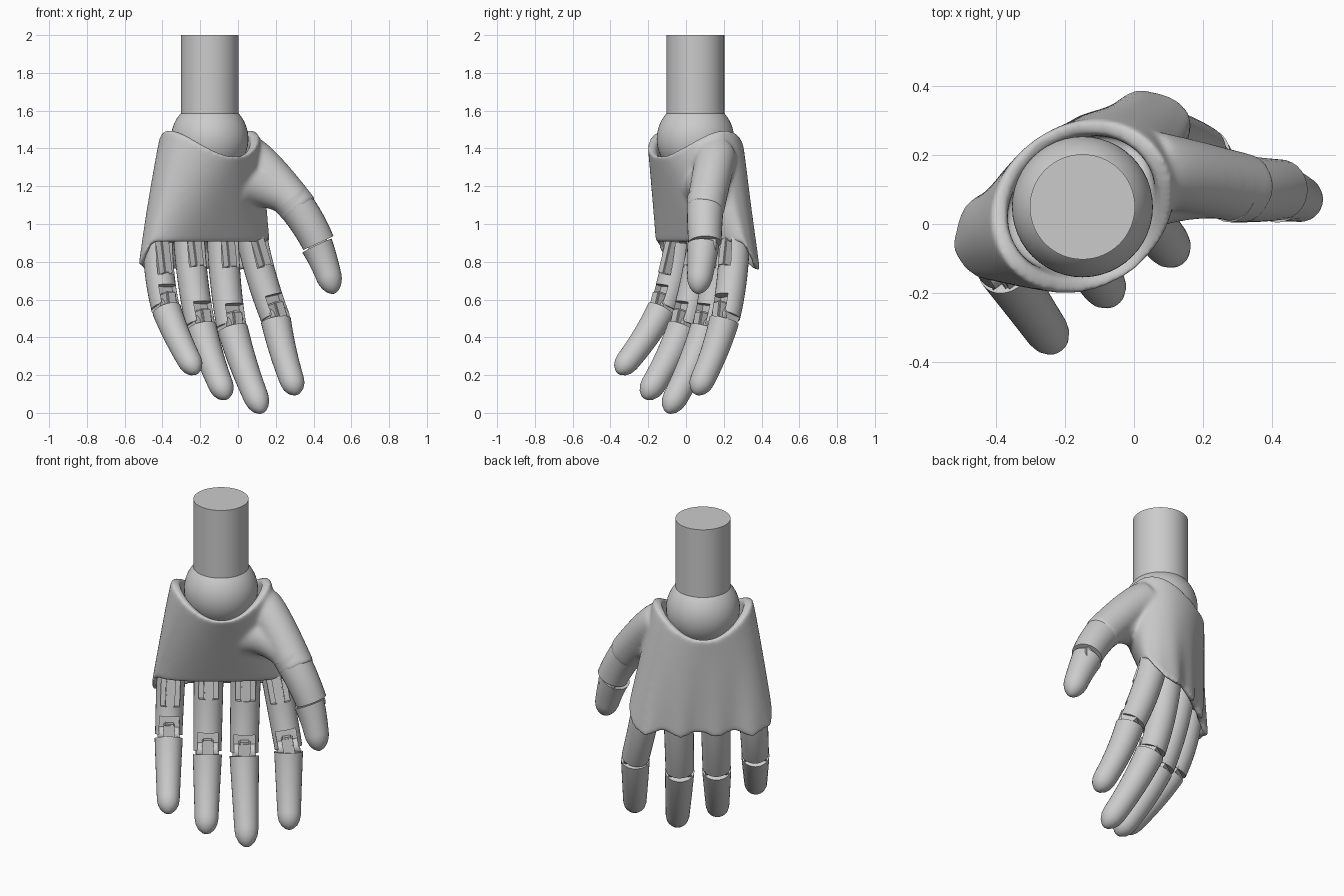
import bpy, bmesh, math
from mathutils import Vector, Matrix

if "Cube" in bpy.data.objects:
    bpy.data.objects.remove(bpy.data.objects["Cube"])

GREY = bpy.data.materials.new("light_grey")
GREY.use_nodes = True
GREY.diffuse_color = (0.6, 0.6, 0.6, 1)
GREY.node_tree.nodes["Principled BSDF"].inputs["Base Color"].default_value = (0.6, 0.6, 0.6, 1)

ORIGIN = Vector((-0.15, 0.05, 0))
TILT = math.radians(36)
ACROSS = Vector((math.cos(TILT), math.sin(TILT), 0))    # little finger to index
BACK = Vector((-math.sin(TILT), math.cos(TILT), 0))     # towards back of hand


def lerp(a, b, t):
    return a + (b - a) * t


def smooth(e0, e1, x):
    t = min(max((x - e0) / (e1 - e0), 0), 1)
    return t * t * (3 - 2 * t)


def finish(bm, name):
    bmesh.ops.recalc_face_normals(bm, faces=bm.faces)
    mesh = bpy.data.meshes.new(name)
    bm.to_mesh(mesh)
    bm.free()
    mesh.materials.append(GREY)
    obj = bpy.data.objects.new(name, mesh)
    bpy.context.collection.objects.link(obj)
    return obj


def shade(obj, angle=35):
    bpy.ops.object.select_all(action="DESELECT")
    obj.select_set(True)
    bpy.context.view_layer.objects.active = obj
    bpy.ops.object.shade_smooth_by_angle(angle=math.radians(angle))


def apply_all(obj):
    graph = bpy.context.evaluated_depsgraph_get()
    mesh = bpy.data.meshes.new_from_object(obj.evaluated_get(graph))
    obj.modifiers.clear()
    obj.data = mesh


def loft(bm, rings):
    loops = [[bm.verts.new(p) for p in ring] for ring in rings]
    for a, b in zip(loops, loops[1:]):
        for i in range(len(a)):
            j = (i + 1) % len(a)
            bm.faces.new((a[i], a[j], b[j], b[i]))
    bm.faces.new(loops[0][::-1])
    bm.faces.new(loops[-1])


def frame(t, side):
    t = t.normalized()
    s = (side - t * side.dot(t)).normalized()
    return s, t, s.cross(t)


def limb(bm, pts, r0, r1, side=ACROSS, tip=None, sides=28, steps=22):
    """Tapered limb through three points, with an optional rounded tip."""
    p0, p2 = Vector(pts[0]), Vector(pts[2])
    p1 = Vector(pts[1]) * 2 - (p0 + p2) / 2
    rings = []
    for k in range(steps + 1):
        s = k / steps
        if tip and s > tip:
            s = lerp(tip, 1, math.sin((s - tip) / (1 - tip) * math.pi / 2))
        c = p0 * (1 - s) ** 2 + p1 * 2 * s * (1 - s) + p2 * s * s
        sd, t, f = frame((p1 - p0) * (1 - s) + (p2 - p1) * s, side)
        r = lerp(r0, r1, s)
        if tip and s > tip:
            r *= max(0.12, math.sqrt(max(0, 1 - ((s - tip) / (1 - tip)) ** 2)))
        ring = []
        for i in range(sides):
            a = math.tau * i / sides
            ring.append(c + sd * r * math.cos(a) + f * r * math.sin(a))
        rings.append(ring)
    loft(bm, rings)


def limb_part(name, *args, **kw):
    bm = bmesh.new()
    limb(bm, *args, **kw)
    return finish(bm, name)


def box(name, centre, axes, size, bevel=0.0):
    bm = bmesh.new()
    rot = Matrix(axes).transposed().to_4x4()
    bmesh.ops.create_cube(bm, size=1, matrix=Matrix.Translation(centre) @ rot @ Matrix.Diagonal((*size, 1)))
    if bevel:
        bmesh.ops.bevel(bm, geom=bm.edges[:], offset=bevel, segments=2, affect="EDGES")
    return finish(bm, name)


def cut(obj, cutters):
    for c in cutters:
        m = obj.modifiers.new("slot", "BOOLEAN")
        m.operation, m.object, m.solver = "DIFFERENCE", c, "EXACT"
    apply_all(obj)
    for c in cutters:
        bpy.data.objects.remove(c)


def cylinder(name, centre, axis, radius, length, sides=48):
    bm = bmesh.new()
    rot = axis.to_track_quat("Z", "Y").to_matrix().to_4x4()
    bmesh.ops.create_cone(bm, cap_ends=True, segments=sides, radius1=radius, radius2=radius,
                          depth=length, matrix=Matrix.Translation(centre) @ rot)
    obj = finish(bm, name)
    shade(obj)
    return obj


# Forearm rod and wrist ball
cylinder("forearm_rod", Vector((-0.15, 0.05, 1.77)), Vector((0, 0, 1)), 0.153, 0.46, 64)
bm = bmesh.new()
bmesh.ops.create_uvsphere(bm, u_segments=48, v_segments=32, radius=0.205,
                          matrix=Matrix.Translation((-0.15, 0.05, 1.45)))
shade(finish(bm, "wrist_ball"), 60)


# Palm shell: round saddle rim at the wrist, wide and flat at the knuckles
def palm_ring(t, shrink_u=1.0, shrink_n=1.0, lift=0.0):
    ring = []
    for i in range(96):
        a = math.tau * i / 96
        ca, sa = math.cos(a), math.sin(a)
        power = 2 / lerp(2, 2.8, t)
        u = math.copysign(abs(ca) ** power, ca) * lerp(0.275, 0.385, t ** 0.9)
        n = math.copysign(abs(sa) ** power, sa) * lerp(0.24, 0.137, t)
        back = smooth(0, 0.6, sa)
        lobe = math.cos(math.tau * (u + 0.07) / 0.2)
        n += 0.011 * lobe * back * t * t
        u *= 1 + 0.1 * t * smooth(0, 0.8, ca) * (1 - smooth(-0.3, 0.5, sa))
        top = 1.43 + 0.068 * math.cos(2 * a)
        bottom = 0.9 - 0.13 * smooth(-0.4, 0.3, sa) - 0.016 * lobe * back
        p = ORIGIN + ACROSS * u * shrink_u + BACK * (n * shrink_n + 0.077 * t)
        p.z = lerp(top, bottom, t) + lift
        ring.append(p)
    return ring


bm = bmesh.new()
rings = [palm_ring(0.3, 0.74, 0.74), palm_ring(0.1, 0.78, 0.78), palm_ring(0.0, 0.82, 0.84, -0.01)]
rings += [palm_ring(k / 16) for k in range(17)]
rings += [palm_ring(1, 0.92, 0.76, 0.005), palm_ring(1, 0.9, 0.74, 0.11)]
loft(bm, rings)
# Thumb mound and web, fused with the shell
limb(bm, [(0.055, 0.16, 1.36), (0.16, 0.14, 1.27), (0.33, 0.1, 1.07)], 0.11, 0.102, steps=12)
limb(bm, [(0.0, 0.1, 1.21), (0.12, 0.115, 1.2), (0.26, 0.105, 1.14)], 0.13, 0.09, steps=12)
palm = finish(bm, "palm_shell")
remesh = palm.modifiers.new("fuse", "REMESH")
remesh.mode, remesh.voxel_size = "VOXEL", 0.009
relax = palm.modifiers.new("relax", "SMOOTH")
relax.factor, relax.iterations = 0.5, 24
apply_all(palm)
shade(palm, 60)

# Thumb: link, hinge and tip
thumb_side = Vector((0, 1, 0))
shade(limb_part("thumb_link", [(0.28, 0.105, 1.13), (0.36, 0.1, 1.02), (0.425, 0.1, 0.9)],
                0.1, 0.088, side=thumb_side))
cylinder("thumb_hinge", Vector((0.425, 0.1, 0.885)), thumb_side, 0.055, 0.12)
shade(limb_part("thumb_tip", [(0.418, 0.09, 0.885), (0.463, 0.08, 0.775), (0.508, 0.06, 0.632)],
                0.086, 0.06, side=thumb_side, tip=0.72))

# Fingers: base, joint and tip points, then half width
FINGERS = {
    "little": ((-0.425, -0.04, 0.9), (-0.385, -0.12, 0.56), (-0.22, -0.36, 0.213), 0.082),
    "ring": ((-0.26, 0.09, 0.94), (-0.2, -0.01, 0.47), (-0.06, -0.22, 0.078), 0.085),
    "middle": ((-0.08, 0.19, 0.94), (-0.035, 0.11, 0.46), (0.13, -0.1, 0.003), 0.086),
    "index": ((0.07, 0.255, 0.94), (0.195, 0.21, 0.51), (0.312, 0.05, 0.1), 0.084),
}
for name, (base, joint, tip, r) in FINGERS.items():
    base, joint, tip = Vector(base), Vector(joint), Vector(tip)
    sd, t, f = frame(joint - base, ACROSS)
    f = f if f.dot(BACK) < 0 else -f
    axes = (sd, t, sd.cross(t))
    mid = lerp(base, joint, 0.5) - f * 0.015
    link = limb_part(name + "_finger_link", [base, mid, joint], r * 0.98, r * 0.92)
    # Slots on the palm side for the knuckle tongue and the hinge
    knuckle = base + t * 0.09
    cut(link, [box("slot_top", knuckle + f * 0.09, axes, (r * 1.3, 0.19, 0.14)),
               box("slot_end", joint + f * 0.075, axes, (r * 1.35, 0.22, 0.14))])
    shade(link)
    shade(box(name + "_knuckle_tongue", knuckle + f * 0.035, axes, (r * 0.65, 0.19, 0.07), 0.006))
    # Tip segment, gently curled
    d = (tip - joint).normalized()
    start = joint + d * 0.022
    bulge = lerp(start, tip, 0.5) - f * 0.015
    shade(limb_part(name + "_finger_tip", [start, bulge, tip], r * 0.95, r * 0.73, tip=0.82))
    # Hinge between the two segments
    cylinder(name + "_hinge_pin", joint, sd, r * 0.55, r * 1.5, 32)
    shade(box(name + "_hinge_tongue", joint + f * 0.03, axes, (r * 0.75, 0.14, 0.085), 0.008))
